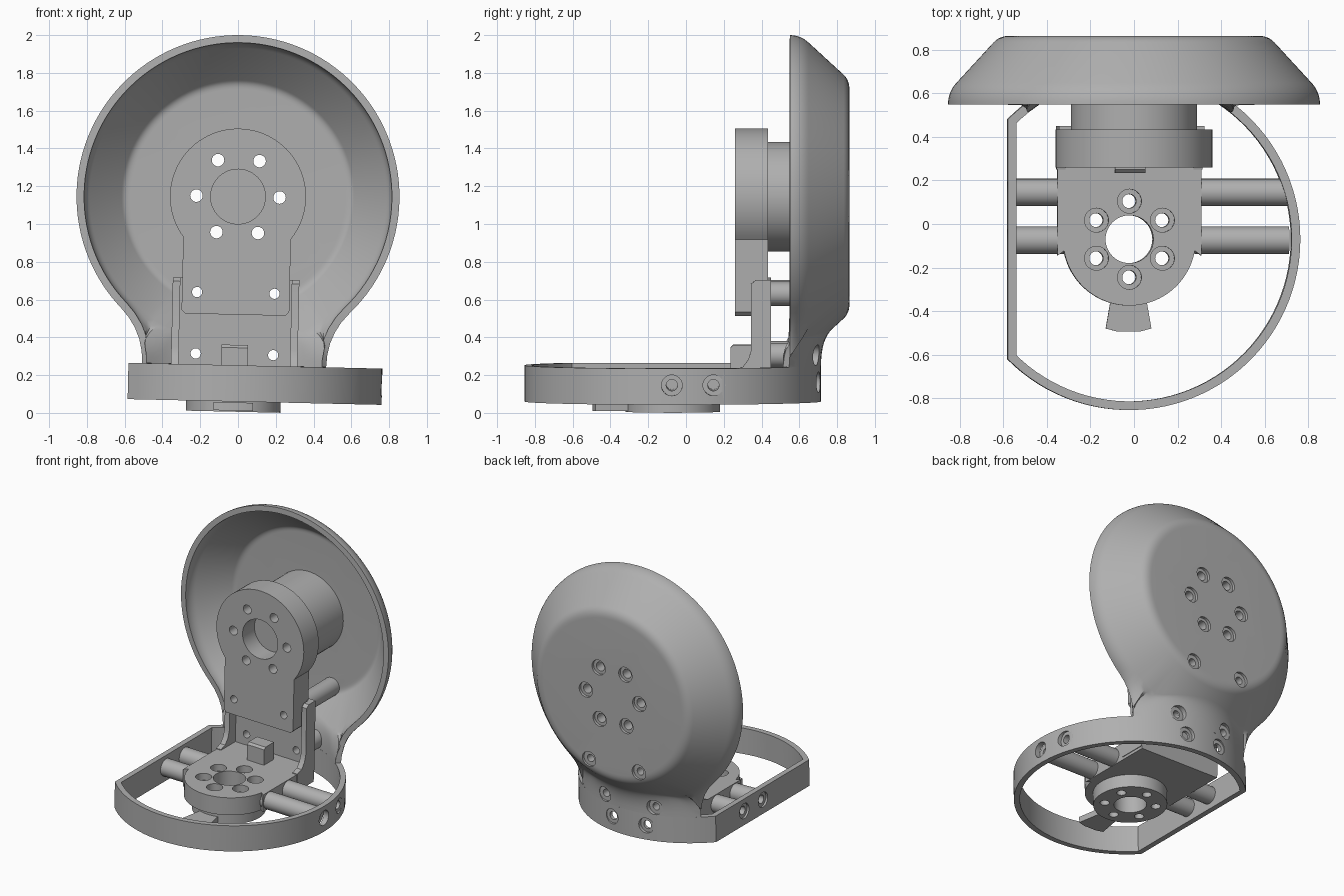
import bpy, bmesh
from math import sin, cos, pi, sqrt, radians, hypot
from mathutils import Matrix, Vector

if "Cube" in bpy.data.objects:
    bpy.data.objects.remove(bpy.data.objects["Cube"])

grey = bpy.data.materials.new("matte grey")
grey.use_nodes = True
GREY = (0.43, 0.43, 0.43, 1)
grey.diffuse_color = GREY
grey.node_tree.nodes["Principled BSDF"].inputs["Base Color"].default_value = GREY

DISH_Z, DISH_R, RIM_Y = 1.145, 0.855, 0.55
RING_R, RING_Y, RING_TOP, WALL = 0.785, -0.07, 0.252, 0.04
parts = []


def place(axis, a, b, c):
    return {"x": (c, a, b), "y": (a, c, b), "z": (a, b, c)}[axis]


def finish(name, bm, fix=True, keep=True):
    if fix:
        bmesh.ops.recalc_face_normals(bm, faces=bm.faces)
    mesh = bpy.data.meshes.new(name)
    bm.to_mesh(mesh)
    bm.free()
    ob = bpy.data.objects.new(name, mesh)
    bpy.context.collection.objects.link(ob)
    mesh.materials.append(grey)
    if keep:
        parts.append(ob)
    return ob


def loft(bm, rows, caps=True):
    """Skin closed rows of points, optionally capping both ends."""
    vs = [[bm.verts.new(p) for p in row] for row in rows]
    n = len(vs[0])
    for lo, hi in zip(vs, vs[1:]):
        for i in range(n):
            j = (i + 1) % n
            bm.faces.new((lo[i], lo[j], hi[j], hi[i]))
    if caps:
        bm.faces.new(vs[0][::-1])
        bm.faces.new(vs[-1])
    return vs


def prism(name, outline, axis, lo, hi):
    bm = bmesh.new()
    loft(bm, [[place(axis, a, b, c) for a, b in outline] for c in (lo, hi)])
    return finish(name, bm)


def lathe(bm, axis, a, b, profile, n=32):
    loft(bm, [[place(axis, a + r * cos(2 * pi * i / n), b + r * sin(2 * pi * i / n), c)
               for i in range(n)] for r, c in profile])


def cylinder(name, axis, a, b, r, lo, hi, n=48):
    bm = bmesh.new()
    lathe(bm, axis, a, b, [(r, lo), (r, hi)], n)
    return finish(name, bm)


def arc(a, b, r, start, end, n=48):
    return [(a + r * cos(radians(start + (end - start) * i / n)),
             b + r * sin(radians(start + (end - start) * i / n))) for i in range(n + 1)]


def bolt_circle(a, b, r, start):
    return [(a + r * cos(radians(start + 60 * k)), b + r * sin(radians(start + 60 * k)))
            for k in range(6)]


def apply(ob, kind, **settings):
    mod = ob.modifiers.new(kind, kind)
    for key, value in settings.items():
        setattr(mod, key, value)
    with bpy.context.temp_override(object=ob, active_object=ob):
        bpy.ops.object.modifier_apply(modifier=mod.name)


def bezier(p, c, q, t):
    return p * (1 - t) ** 2 + c * 2 * t * (1 - t) + q * t * t


# Dish shell with a neck that flows down into the base ring
def cone_r(y):
    return 0.815 - 0.92 * (y - 0.65)


def column(deg):
    s, side = abs(deg), (1 if deg >= 0 else -1)
    d = Vector((sin(radians(s)), 0, -cos(radians(s))))
    centre = Vector((0, 0, DISH_Z))

    def on_dish(r, y):
        return centre + d * r + Vector((0, y, 0))

    if s <= 30:      # foot of the neck on the ring
        x = 0.487 * s / 30
        y = RING_Y + sqrt(RING_R ** 2 - x * x)
        edge = Vector((x, y, RING_TOP))
        ctrl = Vector((x, y, DISH_Z - sqrt(cone_r(y) ** 2 - x * x)))
    elif s < 45:     # concave neck flank
        edge = bezier(Vector((0.487, RIM_Y, RING_TOP)), Vector((0.487, RIM_Y, 0.423)),
                      Vector((0.605, RIM_Y, 0.541)), (s - 30) / 15)
        r = hypot(edge.x, edge.z - DISH_Z)
        ctrl = Vector((edge.x, max(0.565, 0.65 + (0.815 - r) / 0.92), edge.z))
    else:            # round rim
        edge, ctrl = on_dish(DISH_R, RIM_Y), on_dish(DISH_R, 0.607)
    qy = max(0.65, edge.y + 0.06)
    q = on_dish(cone_r(qy), qy)
    pts = [bezier(edge, ctrl, q, i / 8) for i in range(9)]
    a, b, c = on_dish(0.645, 0.835), on_dish(0.617, 0.865), on_dish(0.57, 0.865)
    pts += [bezier(a, b, c, i / 6) for i in range(7)]
    return [Vector((p.x * side, p.y, p.z)) for p in pts]


bm = bmesh.new()
columns = [column(deg) for deg in range(-180, 180, 3)]
rows = loft(bm, list(zip(*columns)), caps=False)
back = bm.faces.new(rows[-1])
bmesh.ops.recalc_face_normals(bm, faces=bm.faces)
back.normal_update()
if back.normal.y < 0:
    bmesh.ops.reverse_faces(bm, faces=bm.faces)
dish = finish("dish_shell", bm, fix=False)
apply(dish, "SOLIDIFY", thickness=WALL, offset=-1)

# Base ring with one flat side
bm = bmesh.new()
cut = 180 - 44.5
outline = arc(0, RING_Y, RING_R, -cut, cut, 80)
loft(bm, [[(x, y, z) for x, y in outline] for z in (0.06, RING_TOP)], caps=False)
ring = finish("base_ring", bm, fix=False)
apply(ring, "SOLIDIFY", thickness=WALL, offset=-1, use_even_offset=True)

# Upper joint: round-headed plate and drum behind it
head = prism("joint_plate", arc(0, DISH_Z, 0.36, -37.7, 217.7, 64)
             + [(-0.285, 0.54), (-0.265, 0.52), (0.265, 0.52), (0.285, 0.54)], "y", 0.26, 0.435)
drum = cylinder("joint_drum", "y", 0, DISH_Z, 0.29, 0.43, 0.84, 64)

# Angle bracket: round-nosed base, upright, side gussets and stop block
HUB_Y = -0.07
base = prism("bracket_base", arc(0, HUB_Y, 0.305, 190, 350)
             + [(0.33, -0.145), (0.33, 0.45), (-0.33, 0.45), (-0.33, -0.145)], "z", 0.10, 0.23)
upright = prism("bracket_upright", [(-0.33, 0.12), (0.33, 0.12), (0.33, 0.71), (-0.33, 0.71)],
                "y", 0.42, 0.45)
gusset = [(0.45, 0.12), (0.45, 0.71), (0.37, 0.71), (0.345, 0.69), (0.345, 0.34),
          (0.33, 0.29), (0.30, 0.25), (0.25, 0.235), (0.25, 0.12)]
for side, lo in (("left", 0.295), ("right", -0.335)):
    prism(side + "_gusset", gusset, "x", lo, lo + 0.04)
prism("stop_block", [(0.235, 0.22), (0.35, 0.22), (0.35, 0.36), (0.25, 0.36), (0.235, 0.345)],
      "x", -0.07, 0.07)

# Lower hub and its pointer tab
hub = cylinder("hub", "z", 0, HUB_Y, 0.25, 0.006, 0.11, 64)
prism("pointer_tab", [(-0.07, -0.28), (-0.105, -0.48), (-0.05, -0.495), (0.05, -0.495),
                      (0.105, -0.48), (0.07, -0.28)], "z", 0.012, 0.055)

# Spacer tubes
spacers, struts = [], []
for x in (-0.205, 0.205):
    spacers.append(cylinder("upper_spacer", "y", x, 0.635, 0.065, 0.44, 0.84))
    spacers.append(cylinder("lower_spacer", "y", x, 0.31, 0.065, 0.44, 0.655))
for y in (0.145, -0.075):
    struts.append(cylinder("left_strut", "x", y, 0.163, 0.063, 0.30, 0.735))
    struts.append(cylinder("right_strut", "x", y, 0.163, 0.063, -0.54, -0.30))

# Bolt holes, each with a counterbore
def hole(bm, axis, a, b, r, start, step, end, wide=0.055):
    lathe(bm, axis, a, b, [(r, start), (r, step), (wide, step), (wide, end)])


along_y, along_x, along_z = bmesh.new(), bmesh.new(), bmesh.new()
for x, z in bolt_circle(0, DISH_Z, 0.22, 0):
    hole(along_y, "y", x, z, 0.033, 0, 0.845, 1)
lathe(along_y, "y", 0, DISH_Z, [(0.145, 0), (0.145, 0.40)], 48)
for side in (-1, 1):
    hole(along_y, "y", side * 0.205, 0.635, 0.027, 0, 0.845, 1)
    hole(along_y, "y", side * 0.205, 0.31, 0.027, 0, 0.67, 1)
    hole(along_y, "y", side * 0.14, 0.165, 0.03, 0.55, 0.685, 1)
    for y in (0.145, -0.075):
        hole(along_x, "x", y, 0.163, 0.03, side * 0.4, side * (0.74 if side > 0 else 0.545), side)
for x, y in bolt_circle(0, HUB_Y, 0.175, 90):
    hole(along_z, "z", x, y, 0.032, -0.1, 0.18, 0.4)
lathe(along_z, "z", 0, HUB_Y, [(0.11, -0.1), (0.11, 0.4)], 48)

jobs = [(along_y, [dish, ring, head, drum, upright] + spacers),
        (along_x, [ring] + struts), (along_z, [base, hub])]
for cut_bm, targets in jobs:
    cutter = finish("hole_cutter", cut_bm, keep=False)
    cutter.hide_render = True
    for ob in targets:
        apply(ob, "BOOLEAN", object=cutter, operation="DIFFERENCE", solver="EXACT")
    bpy.data.objects.remove(cutter)

# Slight roll of the whole assembly about the dish centre, then shading
pivot = Matrix.Translation((0, 0, DISH_Z))
roll = pivot @ Matrix.Rotation(0.0227, 4, "Y") @ pivot.inverted()
bpy.ops.object.select_all(action="DESELECT")
for ob in parts:
    ob.data.transform(roll)
    ob.select_set(True)
bpy.context.view_layer.objects.active = dish
bpy.ops.object.shade_smooth_by_angle(angle=radians(30))
